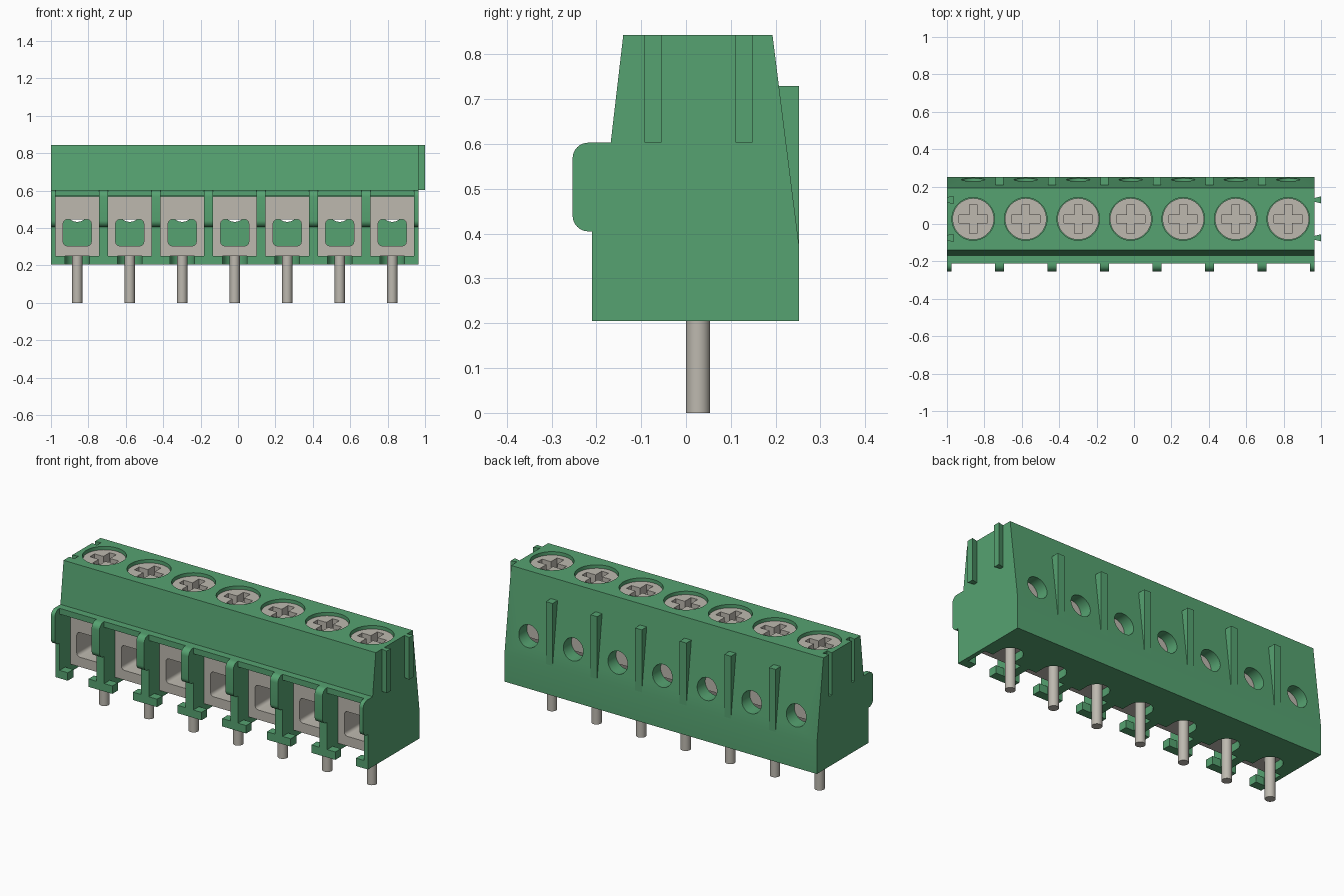
import bpy, bmesh, math
from mathutils import Vector

cube = bpy.data.objects.get("Cube")
if cube:
    bpy.data.objects.remove(cube, do_unlink=True)


def material(name, rgb, rough):
    m = bpy.data.materials.new(name)
    m.use_nodes = True
    m.diffuse_color = (*rgb, 1)
    b = m.node_tree.nodes["Principled BSDF"]
    b.inputs["Base Color"].default_value = (*rgb, 1)
    b.inputs["Roughness"].default_value = rough
    return m


GREEN = material("green plastic", (0.093, 0.365, 0.165), 0.5)
METAL = material("grey metal", (0.51, 0.485, 0.43), 0.5)

# Layout
LEFT, RIGHT, PITCH = 0.965, -1.0, 0.2807
MID = (LEFT + RIGHT) / 2
POLES = [MID + (i - 3) * PITCH for i in range(7)]
WALLS = [MID + (i - 2.5) * PITCH for i in range(6)]
SCREW_Y = 0.027


def add_prism(bm, pts, axis, a, b):
    """Extrude a 2D outline along an axis; outline is (y,z), (x,z) or (x,y)."""
    def place(p, t):
        return {"x": (t, p[0], p[1]), "y": (p[0], t, p[1]), "z": (p[0], p[1], t)}[axis]
    lo = [bm.verts.new(place(p, a)) for p in pts]
    hi = [bm.verts.new(place(p, b)) for p in pts]
    n = len(pts)
    bm.faces.new(lo)
    bm.faces.new(hi[::-1])
    for i in range(n):
        j = (i + 1) % n
        bm.faces.new((lo[j], lo[i], hi[i], hi[j]))


def make(name, prisms, mat):
    bm = bmesh.new()
    for p in prisms:
        add_prism(bm, *p)
    bmesh.ops.recalc_face_normals(bm, faces=bm.faces[:])
    me = bpy.data.meshes.new(name)
    bm.to_mesh(me)
    bm.free()
    me.materials.append(mat)
    ob = bpy.data.objects.new(name, me)
    bpy.context.collection.objects.link(ob)
    return ob


def activate(ob):
    bpy.ops.object.select_all(action="DESELECT")
    ob.select_set(True)
    bpy.context.view_layer.objects.active = ob


def cut(ob, prisms, mat):
    cutter = make("cutter", prisms, mat)
    cutter.hide_render = True
    mod = ob.modifiers.new("cut", "BOOLEAN")
    mod.operation, mod.solver, mod.object = "DIFFERENCE", "EXACT", cutter
    activate(ob)
    bpy.ops.object.modifier_apply(modifier=mod.name)
    bpy.data.objects.remove(cutter, do_unlink=True)


def smooth(ob):
    activate(ob)
    bpy.ops.object.shade_smooth_by_angle(angle=math.radians(30))


def rect(u0, u1, v0, v1):
    return [(u0, v0), (u1, v0), (u1, v1), (u0, v1)]


def arc(cu, cv, r, a0, a1, n):
    return [(cu + r * math.cos(math.radians(a0 + (a1 - a0) * i / n)),
             cv + r * math.sin(math.radians(a0 + (a1 - a0) * i / n))) for i in range(n + 1)]


def circle(cu, cv, r, n=40):
    return arc(cu, cv, r, 0, 360, n)[:-1]


def round_rect(u0, u1, v0, v1, r):
    return (arc(u1 - r, v1 - r, r, 0, 90, 5) + arc(u0 + r, v1 - r, r, 90, 180, 5)
            + arc(u0 + r, v0 + r, r, 180, 270, 5) + arc(u1 - r, v0 + r, r, 270, 360, 5))


# Housing with the sloped upper part
outline = [(-0.21, 0.205), (0.252, 0.205), (0.252, 0.375), (0.193, 0.843),
           (-0.14, 0.843), (-0.168, 0.603), (-0.21, 0.603)]
housing = make("housing", [(outline, "x", RIGHT, LEFT)], GREEN)

# Wire pockets open to the front
cut(housing, [(rect(x - 0.116, x + 0.116, 0.25, 0.57), "y", -0.3, 0.165) for x in POLES], GREEN)
# Round-ended pin slots through the floor
cut(housing, [([(x - 0.065, -0.3), (x + 0.065, -0.3)] + arc(x, SCREW_Y, 0.065, 0, 180, 16),
               "z", 0.1, 0.3) for x in POLES], GREEN)
# Wider floor openings behind the front feet
cut(housing, [(rect(x - 0.116, x + 0.116, -0.16, -0.03), "z", 0.1, 0.3) for x in POLES], GREEN)
# Test holes in the back
cut(housing, [(circle(x, 0.495, 0.062), "y", 0.13, 0.4) for x in POLES], GREEN)
# Screw wells in the top
cut(housing, [(circle(x, SCREW_Y, 0.114, 48), "z", 0.65, 0.95) for x in POLES], GREEN)

# Dovetail grooves on one end, matching keys on the other
KEYS = (-0.074, 0.129)


def dovetail(x, y):
    return [(x - 0.001, y - 0.010), (x + 0.035, y - 0.019),
            (x + 0.035, y + 0.019), (x - 0.001, y + 0.010)]


def groove(y):
    return [(RIGHT - 0.02, y - 0.008), (RIGHT + 0.035, y - 0.019),
            (RIGHT + 0.035, y + 0.019), (RIGHT - 0.02, y + 0.008)]


cut(housing, [(groove(y), "z", 0.603, 0.95) for y in KEYS], GREEN)
smooth(housing)
make("end_keys", [(dovetail(LEFT, y), "z", 0.603, 0.843) for y in KEYS], GREEN)

# Rounded noses on the front of the dividing walls
nose = ([(-0.21, 0.405)] + arc(-0.218, 0.44, 0.035, 270, 180, 8)
        + arc(-0.218, 0.568, 0.035, 180, 90, 8) + [(-0.21, 0.603)])
spans = [(x - 0.0245, x + 0.0245) for x in WALLS]
spans += [(RIGHT, RIGHT + 0.0245), (LEFT - 0.0245, LEFT)]
smooth(make("wall_noses", [(nose, "x", a, b) for a, b in spans], GREEN))

# Tapered ribs on the sloped back
rib = [(0.2, 0.73), (0.252, 0.73), (0.252, 0.375), (0.24, 0.375)]
make("back_ribs", [(rib, "x", x - 0.021, x + 0.021) for x in WALLS], GREEN)

# Metal clamps with a square wire opening
clamps = make("wire_clamps", [(rect(x - 0.1155, x + 0.1155, 0.25, 0.5695), "y", -0.115, 0.16)
                              for x in POLES], METAL)
cut(clamps, [(round_rect(x - 0.075, x + 0.075, 0.305, 0.445, 0.02), "y", -0.3, 0.3)
             for x in POLES], METAL)
smooth(clamps)

# Screws with a cross recess
screws = make("screws", [(circle(x, SCREW_Y, 0.111, 48), "z", 0.66, 0.825) for x in POLES], METAL)


def cross(x, y, w=0.021, l=0.077):
    return [(x + u, y + v) for u, v in
            [(w, w), (w, l), (-w, l), (-w, w), (-l, w), (-l, -w),
             (-w, -w), (-w, -l), (w, -l), (w, -w), (l, -w), (l, w)]]


cut(screws, [(cross(x, SCREW_Y), "z", 0.775, 0.9) for x in POLES], METAL)
smooth(screws)

# Solder pins
smooth(make("pins", [(circle(x, SCREW_Y, 0.027, 24), "z", 0.0, 0.26) for x in POLES], METAL))
